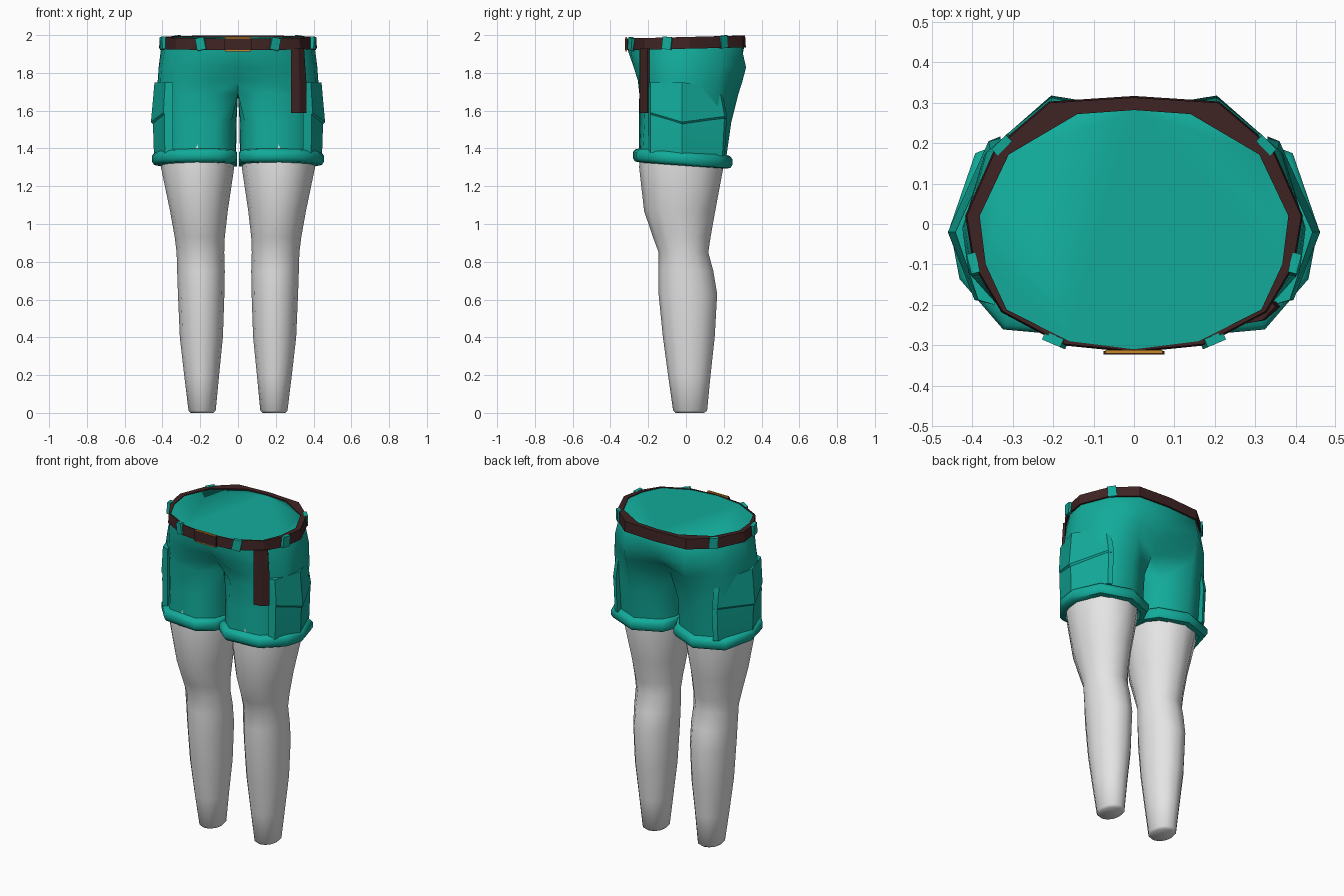
import bpy, bmesh, math
from mathutils import Matrix, Vector

if "Cube" in bpy.data.objects:
    bpy.data.objects.remove(bpy.data.objects["Cube"])


def material(name, rgb):
    m = bpy.data.materials.new(name)
    m.diffuse_color = (*rgb, 1)
    m.use_nodes = True
    m.node_tree.nodes["Principled BSDF"].inputs["Base Color"].default_value = m.diffuse_color
    return m


TEAL = material("teal cloth", (0.006, 0.41, 0.325))
BROWN = material("dark brown leather", (0.05, 0.017, 0.017))
GREY = material("light grey", (0.78, 0.78, 0.78))
GOLD = material("gold", (0.6, 0.25, 0.02))


def finish(name, bm, mat, mirror=False, angle=40):
    if mirror:
        bmesh.ops.mirror(bm, geom=bm.verts[:] + bm.edges[:] + bm.faces[:],
                         matrix=Matrix.Identity(4), merge_dist=0.0005, axis='X')
    bmesh.ops.recalc_face_normals(bm, faces=bm.faces[:])
    me = bpy.data.meshes.new(name)
    bm.to_mesh(me)
    bm.free()
    me.materials.append(mat)
    me.shade_smooth()
    me.set_sharp_from_angle(angle=math.radians(angle))
    ob = bpy.data.objects.new(name, me)
    bpy.context.collection.objects.link(ob)
    return ob


def loft(name, rings, mat, mirror=False, caps=True, angle=40):
    """Skin closed rings that share a point count."""
    bm = bmesh.new()
    vs = [[bm.verts.new(p) for p in r] for r in rings]
    n = len(rings[0])
    for a, b in zip(vs, vs[1:]):
        for i in range(n):
            j = (i + 1) % n
            bm.faces.new((a[i], a[j], b[j], b[i]))
    if caps:
        bm.faces.new(vs[0])
        bm.faces.new(vs[-1])
    return finish(name, bm, mat, mirror, angle)


# legs: z, x min, x max, y min, y max
LEG = [(0.0, .13, .25, -.055, .095), (.012, .118, .262, -.068, .112),
       (.2, .1, .285, -.095, .13), (.4, .08, .308, -.122, .152),
       (.63, .072, .318, -.145, .165), (.75, .07, .322, -.146, .145),
       (.85, .073, .325, -.145, .118), (.93, .07, .335, -.175, .13),
       (1.07, .054, .36, -.222, .155), (1.3, .02, .408, -.248, .198),
       (1.42, .03, .4, -.24, .19)]


def oval(z, x0, x1, y0, y1, n=12):
    return [((x0 + x1) / 2 + (x1 - x0) / 2 * math.cos(2 * math.pi * i / n),
             (y0 + y1) / 2 + (y1 - y0) / 2 * math.sin(2 * math.pi * i / n), z)
            for i in range(n)]


loft("legs", [oval(*s) for s in LEG], GREY, mirror=True, angle=50)

# shorts: half outlines from front centre round the side to back centre
WAIST_IN = [(0, -.31), (.16, -.29), (.315, -.212), (.367, -.1), (.382, .02),
            (.31, .172), (.14, .272), (0, .282)]
WAIST = [(0, -.308), (.17, -.292), (.32, -.213), (.388, -.1), (.408, .02),
         (.335, .185), (.205, .295), (0, .307)]
HIP = [(0, -.262), (.16, -.277), (.325, -.215), (.405, -.11), (.42, 0),
       (.365, .178), (.205, .318), (0, .285)]
LOW_HIP = [(0, -.2), (.14, -.255), (.32, -.215), (.41, -.12), (.425, -.01),
           (.37, .172), (.205, .3), (0, .225)]
CROTCH = [(0, -.14), (.12, -.247), (.31, -.216), (.412, -.12), (.425, -.01),
          (.37, .172), (.205, .278), (0, .16), (0, .08), (0, 0), (0, -.07)]
THIGH = [(.035, -.17), (.115, -.25), (.31, -.22), (.405, -.12), (.425, -.01),
         (.37, .165), (.21, .24), (.06, .165), (.012, .08), (.008, 0), (.012, -.08)]
HEM = [(.035, -.18), (.115, -.25), (.31, -.23), (.402, -.12), (.422, -.01),
       (.37, .15), (.21, .212), (.06, .15), (.014, .08), (.01, 0), (.014, -.08)]


def tilt(z, y, k):
    return z + k * y


shorts = bmesh.new()
levels = [(1.985, WAIST_IN, .02), (1.925, WAIST, .02), (1.83, HIP, 0),
          (1.76, LOW_HIP, 0), (1.69, CROTCH, 0), (1.54, THIGH, 0), (1.36, HEM, -.07)]
rows = [[shorts.verts.new((x, y, tilt(z, y, k))) for x, y in pts] for z, pts, k in levels]
for a, b in zip(rows, rows[1:]):
    n = len(a)
    for i in range(n if n == 11 else n - 1):
        j = (i + 1) % n
        shorts.faces.new((a[i], a[j], b[j], b[i]))
shorts.faces.new(rows[0])
shorts.faces.new(rows[-1])
finish("shorts", shorts, TEAL, mirror=True, angle=60)


# rolled cuffs around the leg openings
def cuff_ring(z, grow):
    c = Vector((.215, -.02))
    out = []
    for p in HEM:
        p = Vector(p)
        q = p + (p - c).normalized() * grow
        out.append((max(q.x, .004), q.y, tilt(z, q.y, -.07)))
    return out


loft("cuffs", [cuff_ring(z, g) for z, g in
               [(1.385, -.01), (1.375, .022), (1.36, .034), (1.33, .034),
                (1.312, .022), (1.308, -.012), (1.34, -.03)]],
     TEAL, mirror=True, angle=50)


# cargo pockets with pointed flaps on the outer thighs
def pocket_ring(zs, bulge, back):
    pts = [(.33, back), (.352 + bulge / 3, back - .012), (.437 + bulge, -.02),
           (.383 + bulge / 2, -.188), (.345, -.2), (.33, 0)]
    front, mid, rear = zs
    z = [rear, rear, mid, front, front, mid]
    return [(x, y, h) for (x, y), h in zip(pts, z)]


loft("cargo_pockets", [pocket_ring((1.37, 1.37, 1.36), .008, .205),
                       pocket_ring((1.55, 1.55, 1.55), .014, .215),
                       pocket_ring((1.74, 1.74, 1.72), .0, .185)],
     TEAL, mirror=True, angle=30)
loft("pocket_flaps", [pocket_ring((1.58, 1.528, 1.56), .012, .215),
                      pocket_ring((1.59, 1.54, 1.57), .024, .217),
                      pocket_ring((1.748, 1.75, 1.726), .005, .187)],
     TEAL, mirror=True, angle=30)

# belt: a band section carried round the waist
sections = []
for (xo, yo), (xi, yi) in zip(WAIST, WAIST_IN):
    d = Vector((xo, yo)).normalized() * .01
    if abs(xo) < 1e-6:
        d.x = 0
    lo, hi = tilt(1.928, yo, .022), tilt(1.99, yo, .025)
    sections.append([(xo + d.x, yo + d.y, lo),
                     (xo + d.x * .6, yo + d.y * .6, hi),
                     (xi, yi, hi), (xi, yi, lo)])
loft("belt", sections, BROWN, mirror=True, caps=False, angle=30)


# belt loops
def box(name, mat, loc, size, yaw=0, lean=0, mirror=False):
    bm = bmesh.new()
    bmesh.ops.create_cube(bm, size=1)
    m = (Matrix.Translation(loc) @ Matrix.Rotation(yaw, 4, 'Z')
         @ Matrix.Rotation(lean, 4, 'Y') @ Matrix.Diagonal((*size, 1)))
    bmesh.ops.transform(bm, matrix=m, verts=bm.verts[:])
    return finish(name, bm, mat, mirror)


for part, x, y, yaw, lean in [("front_loops", .195, -.288, .4, .2),
                              ("side_loops", .397, -.1, 1.32, .1),
                              ("back_loops", .325, .197, 2.35, -.1)]:
    box(part, TEAL, (x, y, tilt(1.96, y, .022)), (.05, .022, .066), yaw, lean, True)

# buckle: gold plate showing as a rim behind a leather keeper
box("buckle", GOLD, (0, -.316, 1.952), (.14, .009, .076))
box("buckle_keeper", BROWN, (0, -.319, 1.952), (.15, .008, .062))

# hanging belt end on the left thigh
STRAP = [(.28, -.246), (.325, -.238), (.362, -.205),
         (.352, -.192), (.318, -.222), (.28, -.23)]
loft("hanging_strap", [[(x + dx * (x - .28), y, z) for x, y in STRAP]
                       for z, dx in [(1.588, .0), (1.75, .0), (1.93, -.15)]],
     BROWN, angle=30)
